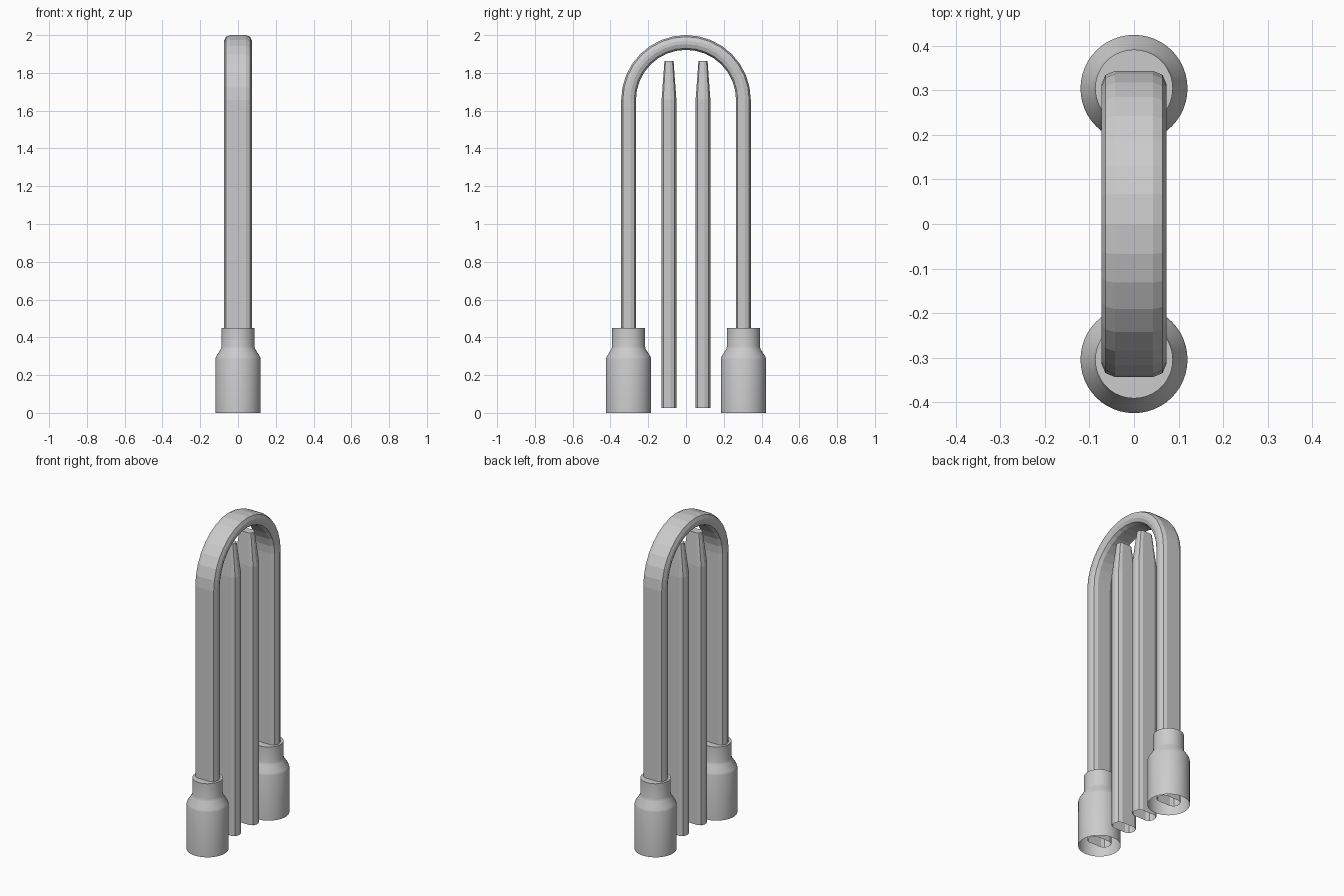
import bpy, bmesh, math
from mathutils import Vector

if "Cube" in bpy.data.objects:
    bpy.data.objects.remove(bpy.data.objects["Cube"])


def loft(name, rings, cap_end=False, smooth=False):
    """Skin a list of closed rings; optionally cap the last one."""
    bm = bmesh.new()
    loops = [[bm.verts.new(p) for p in ring] for ring in rings]
    n = len(loops[0])
    for a, b in zip(loops, loops[1:]):
        for i in range(n):
            j = (i + 1) % n
            bm.faces.new((a[i], a[j], b[j], b[i]))
    if cap_end:
        bm.faces.new(loops[-1])
    bmesh.ops.recalc_face_normals(bm, faces=bm.faces)
    mesh = bpy.data.meshes.new(name)
    bm.to_mesh(mesh)
    bm.free()
    obj = bpy.data.objects.new(name, mesh)
    bpy.context.collection.objects.link(obj)
    if smooth:
        bpy.ops.object.select_all(action='DESELECT')
        obj.select_set(True)
        bpy.context.view_layer.objects.active = obj
        bpy.ops.object.shade_smooth_by_angle(angle=math.radians(25))
    return obj


# Flat bar cross-section: rectangle with two-step rounded corners
HW, HT, R = 0.073, 0.039, 0.03
section = []
for k, (sx, sy) in enumerate([(1, 1), (-1, 1), (-1, -1), (1, -1)]):
    for s in range(3):
        a = math.radians(90 * k + 45 * s)
        section.append((sx * (HW - R) + R * math.cos(a),
                        sy * (HT - R) + R * math.sin(a)))

# Arched bar: straight leg, half circle, straight leg
RAD, SPRING, BASE = 0.304, 1.657, 0.025


def arch_ring(z, angle):
    c, s = math.cos(angle), math.sin(angle)
    return [Vector((u, (RAD + v) * c, z + (RAD + v) * s)) for u, v in section]


rings = [arch_ring(BASE, 0)]
rings += [arch_ring(SPRING, math.pi * i / 16) for i in range(17)]
rings.append(arch_ring(BASE, math.pi))
loft("arched_bar", rings)

for side, label in ((-1, "left"), (1, "right")):
    # Inner strips with tapered tips
    loft(f"inner_strip_{label}",
         [[Vector((u * k, side * 0.09 + v * k, z)) for u, v in section]
          for z, k in ((BASE, 1), (1.66, 1), (1.862, 0.62))], cap_end=True)

    # Round sockets, open underneath
    profile = [(0.12, 0), (0.12, 0.285), (0.116, 0.298),
               (0.091, 0.338), (0.087, 0.352), (0.087, 0.45)]
    loft(f"socket_{label}",
         [[Vector((r * math.cos(2 * math.pi * i / 48),
                   side * RAD + r * math.sin(2 * math.pi * i / 48), z))
           for i in range(48)] for r, z in profile],
         cap_end=True, smooth=True)
